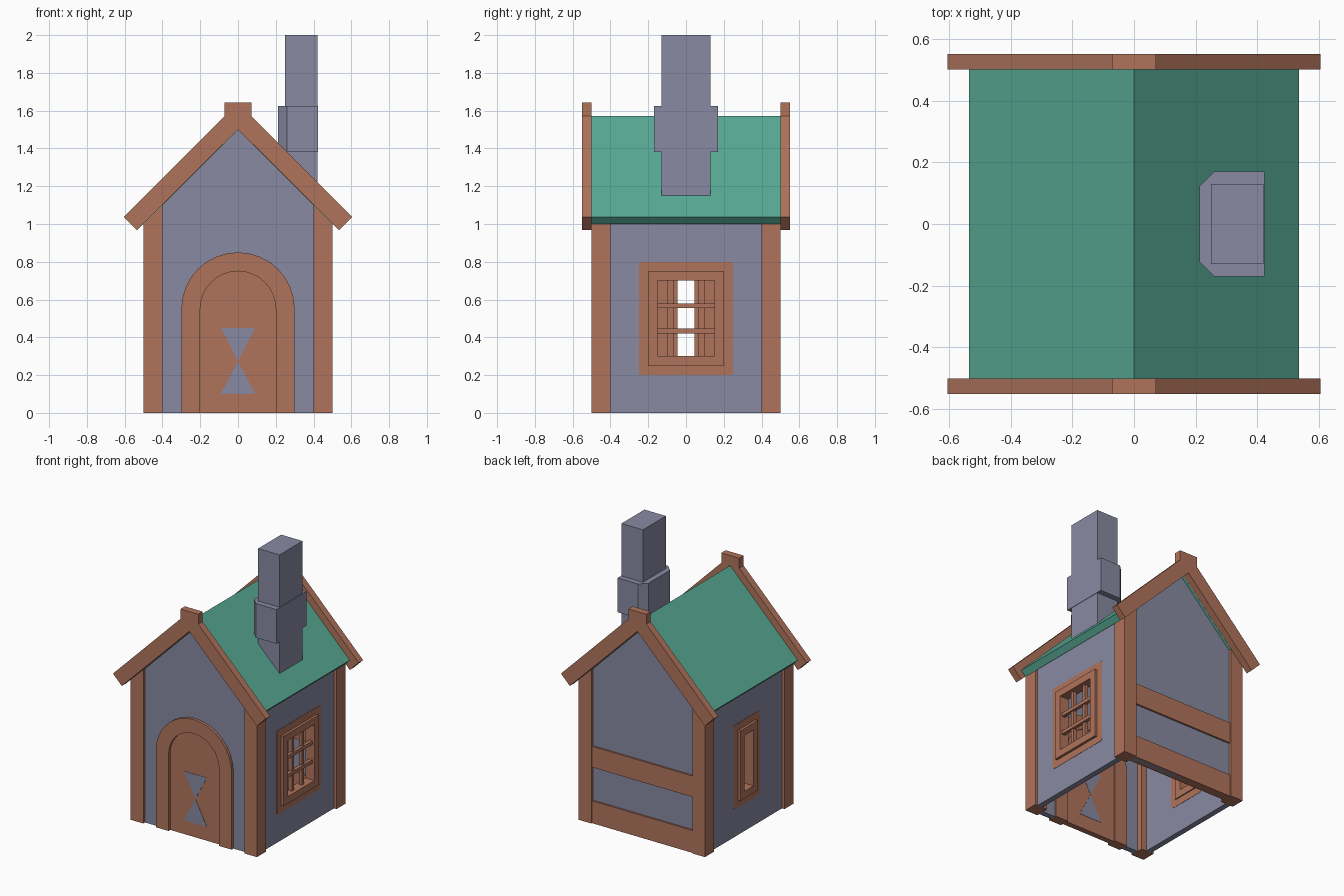
import bpy, bmesh, math

if "Cube" in bpy.data.objects:
    bpy.data.objects.remove(bpy.data.objects["Cube"])


def material(name, rgb):
    m = bpy.data.materials.new(name)
    m.diffuse_color = (*rgb, 1)
    m.use_nodes = True
    m.node_tree.nodes["Principled BSDF"].inputs["Base Color"].default_value = m.diffuse_color
    return m


WOOD = material("brown_wood", (0.434, 0.174, 0.107))
STONE = material("grey_plaster", (0.246, 0.254, 0.361))
GREEN = material("green_roof", (0.098, 0.40, 0.30))


def place(p, d, axis):
    u, v = p
    return {"x": (d, u, v), "y": (u, d, v), "z": (u, v, d)}[axis]


def finish(name, bm, mat):
    bmesh.ops.remove_doubles(bm, verts=bm.verts, dist=1e-5)
    bmesh.ops.recalc_face_normals(bm, faces=bm.faces)
    me = bpy.data.meshes.new(name)
    bm.to_mesh(me)
    bm.free()
    me.materials.append(mat)
    ob = bpy.data.objects.new(name, me)
    bpy.context.collection.objects.link(ob)
    return ob


def prism(name, pts, axis, a, b, mat):
    """Flat profile extruded from a to b along an axis."""
    bm = bmesh.new()
    lo = [bm.verts.new(place(p, a, axis)) for p in pts]
    hi = [bm.verts.new(place(p, b, axis)) for p in pts]
    bm.faces.new(lo)
    bm.faces.new(hi)
    for i in range(len(pts)):
        j = (i + 1) % len(pts)
        bm.faces.new((lo[i], lo[j], hi[j], hi[i]))
    return finish(name, bm, mat)


def ring(name, outer, inner, a, b, mat):
    """Panel with a hole, extruded along x."""
    bm = bmesh.new()
    loops = [[bm.verts.new(place(p, d, "x")) for p in pts]
             for pts, d in ((outer, a), (outer, b), (inner, b), (inner, a))]
    n = len(outer)
    for k in range(4):
        p, q = loops[k], loops[(k + 1) % 4]
        for i in range(n):
            j = (i + 1) % n
            bm.faces.new((p[i], p[j], q[j], q[i]))
    return finish(name, bm, mat)


def rect(w, z0, z1, r=0.0):
    """Rectangle of half width w, four points per rounded corner."""
    pts = []
    for k, (y, z) in enumerate(((w - r, z1 - r), (r - w, z1 - r),
                                (r - w, z0 + r), (w - r, z0 + r))):
        for i in range(4):
            t = math.radians(90 * k + 30 * i)
            pts.append((y + r * math.cos(t), z + r * math.sin(t)))
    return pts


def box_pts(u0, u1, v0, v1):
    return [(u0, v0), (u1, v0), (u1, v1), (u0, v1)]


def arch(r, n=16):
    """Door arch from its left foot to its right foot."""
    curve = [(-r * math.cos(math.pi * i / n), 0.55 + r * math.sin(math.pi * i / n))
             for i in range(n + 1)]
    return [(-r, 0)] + curve + [(r, 0)]


# corner posts, cut to the roof slope
for sx, side in ((-1, "left"), (1, "right")):
    for sy, end in ((-1, "front"), (1, "back")):
        prism(f"{end}_{side}_post",
              [(sx * 0.4, 0), (sx * 0.5, 0), (sx * 0.5, 1.0), (sx * 0.4, 1.1)],
              "y", sy * 0.4, sy * 0.5, WOOD)

# gable walls
gable = [(0.4, 0), (0.4, 1.1), (0, 1.5), (-0.4, 1.1), (-0.4, 0)]
prism("front_wall", arch(0.3) + gable, "y", -0.48, -0.44, STONE)
prism("back_wall", gable, "y", 0.44, 0.48, STONE)

# back cross beams
for name, z0, z1 in (("bottom_beam", 0, 0.16), ("middle_beam", 0.4, 0.55)):
    prism(name, box_pts(-0.4, 0.4, z0, z1), "y", 0.43, 0.493, WOOD)

# door, arched frame and hourglass inlay
prism("door_frame", arch(0.3) + arch(0.2)[::-1], "y", -0.5, -0.43, WOOD)
prism("door", arch(0.2), "y", -0.48, -0.44, WOOD)
for name, z in (("upper_door_inlay", 0.45), ("lower_door_inlay", 0.1)):
    prism(name, [(-0.09, z), (0.09, z), (0, 0.275)], "y", -0.482, -0.438, STONE)

# side walls with window openings: wide on the right, narrow on the left
for s, side, w in ((-1, "left", 0.05), (1, "right", 0.15)):
    hole = rect(w + 0.05, 0.25, 0.75)
    ring(f"{side}_wall", rect(0.4, 0, 1.02), hole, s * 0.44, s * 0.48, STONE)
    ring(f"{side}_window_surround", rect(w + 0.1, 0.2, 0.8, 0.015), hole,
         s * 0.438, s * 0.482, WOOD)
    ring(f"{side}_window_frame", hole, rect(w, 0.3, 0.7), s * 0.43, s * 0.5, WOOD)

# bars of the right window
for i, s in enumerate((-1, 1)):
    y = s * 0.0575
    prism(f"upright_bar_{i}", box_pts(y - 0.0125, y + 0.0125, 0.3, 0.7),
          "x", 0.45, 0.475, WOOD)
    z = 0.5 + s * 0.067
    prism(f"cross_bar_{i}", box_pts(-0.15, 0.15, z - 0.0125, z + 0.0125),
          "x", 0.46, 0.485, WOOD)

# roof
prism("roof", [(0, 1.5), (0.5, 1.0), (0.535, 1.036), (0, 1.571),
               (-0.535, 1.036), (-0.5, 1.0)], "y", -0.5, 0.5, GREEN)

# gable boards with a ridge block
half = [(0.535, 0.967), (0.605, 1.037), (0.071, 1.571), (0.071, 1.642)]
board = [(0, 1.5)] + half + [(-x, z) for x, z in reversed(half)]
for s, end in ((-1, "front"), (1, "back")):
    prism(f"{end}_gable_board", board, "y", s * 0.5, s * 0.55, WOOD)

# chimney shaft and chamfered collar
prism("chimney", [(0.25, 1.29), (0.42, 1.12), (0.42, 2.0), (0.25, 2.0)],
      "y", -0.13, 0.13, STONE)
prism("chimney_collar", [(0.423, -0.17), (0.423, 0.17), (0.26, 0.17),
                         (0.212, 0.122), (0.212, -0.122), (0.26, -0.17)],
      "z", 1.38, 1.625, STONE)
